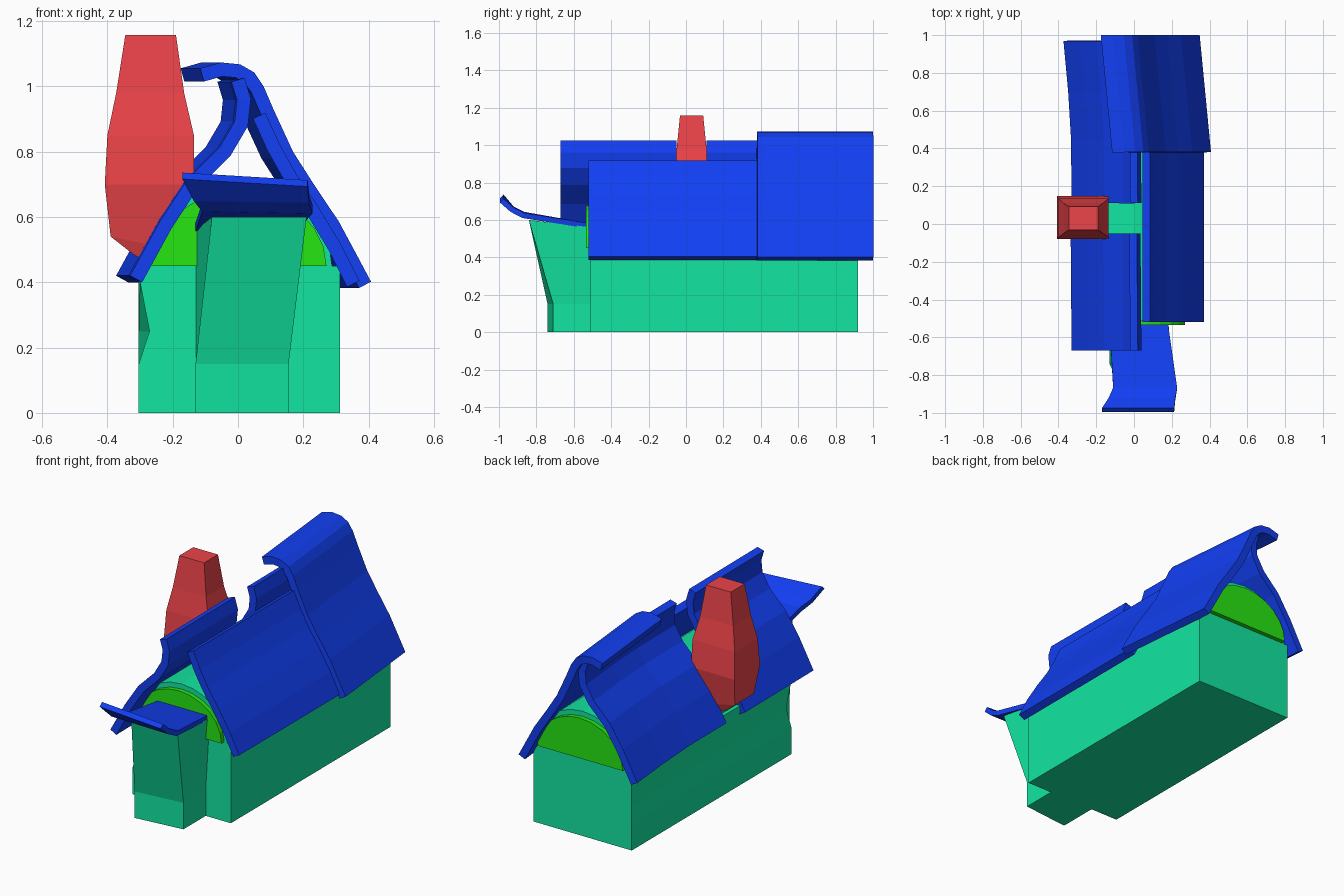
import bpy, math

if "Cube" in bpy.data.objects:
    bpy.data.objects.remove(bpy.data.objects["Cube"])


def material(name, rgb):
    m = bpy.data.materials.new(name)
    m.diffuse_color = (*rgb, 1)
    m.use_nodes = True
    m.node_tree.nodes["Principled BSDF"].inputs["Base Color"].default_value = m.diffuse_color
    return m


BLUE = material("roof_blue", (0.006, 0.05, 0.90))
TEAL = material("wall_teal", (0.006, 0.79, 0.355))
GREEN = material("gable_green", (0.019, 0.79, 0.006))
RED = material("chimney_red", (0.84, 0.057, 0.067))


def make(name, verts, faces, mat):
    me = bpy.data.meshes.new(name)
    me.from_pydata(verts, [], faces)
    me.materials.append(mat)
    ob = bpy.data.objects.new(name, me)
    bpy.context.collection.objects.link(ob)
    return ob


def loft(name, rings, mat):
    """Closed solid through rings of equal length (counter-clockwise seen from the end)."""
    n = len(rings[0])
    verts = [p for r in rings for p in r]
    faces = [list(range(n))[::-1], [len(verts) - n + i for i in range(n)]]
    for k in range(len(rings) - 1):
        a, b = k * n, (k + 1) * n
        faces += [(a + i, a + (i + 1) % n, b + (i + 1) % n, b + i) for i in range(n)]
    return make(name, verts, faces, mat)


def sheet(name, rows, thick, mat):
    """Thick slab on a grid of points."""
    n = len(rows[0])
    verts = [p for r in rows for p in r]
    faces = [(k * n + i, k * n + i + 1, (k + 1) * n + i + 1, (k + 1) * n + i)
             for k in range(len(rows) - 1) for i in range(n - 1)]
    ob = make(name, verts, faces, mat)
    mod = ob.modifiers.new("thickness", 'SOLIDIFY')
    mod.thickness, mod.offset, mod.use_even_offset = thick, 0, True
    return ob


def roof(name, profile, stations):
    """Roof panel: xz profile swept along y with a sideways shift per station."""
    return sheet(name, [[(x + dx, y, z) for x, z in profile] for y, dx in stations], 0.042, BLUE)


def ring(z, x0, x1, y0, y1):
    return [(x0, y0, z), (x1, y0, z), (x1, y1, z), (x0, y1, z)]


# walls, with a dented front left corner
walls = []
for z, dent in ((0, 0), (0.15, 0), (0.25, 0.033), (0.4, 0.004), (0.45, 0)):
    r = ring(z, -0.304, 0.312, -0.51, 0.92)
    r[0] = (-0.304 + dent, -0.51, z)
    walls.append(r)
loft("house_walls", walls, TEAL)


# arched attic and the gable panels at both ends
def arch(name, w, h, y0, y1, mat):
    pts = [(0.003 + w * math.cos(a), 0.45 + h * math.sin(a))
           for a in (math.pi * i / 12 for i in range(13))]
    ob = loft(name, [[(x, y, z) for x, z in pts] for y in (y1, y0)], mat)
    return ob


arch("attic_arch", 0.285, 0.257, -0.51, 0.92, TEAL)
arch("front_gable", 0.268, 0.228, -0.535, -0.5, GREEN)
arch("back_gable", 0.268, 0.228, 0.91, 0.945, GREEN)

# porch leaning forward, with its upturned canopy
porch = [[(-0.13, -0.74, z), (0.155, -0.71, z), (0.155, -0.5, z), (-0.13, -0.5, z)]
         for z in (0, 0.15)]
porch.append([(-0.08, -0.84, 0.6), (0.21, -0.84, 0.6), (0.18, -0.5, 0.56), (-0.13, -0.5, 0.56)])
loft("porch", porch, TEAL)
canopy = [(-0.985, -0.17, 0.213, 0.726, 0.703), (-0.93, -0.135, 0.218, 0.66, 0.655),
          (-0.87, -0.11, 0.228, 0.63, 0.624), (-0.53, -0.13, 0.18, 0.57, 0.57)]
sheet("porch_canopy", [[(x0, y, z0), (x1, y, z1)] for y, x0, x1, z0, z1 in canopy], 0.028, BLUE)

# left roof panels, split by the chimney
left = [(-0.312, 0.41), (-0.222, 0.575), (-0.14, 0.70), (-0.04, 0.80),
        (0.01, 0.885), (0.018, 0.96), (0.0, 1.02)]
roof("left_roof_front", left, [(-0.67, 0), (-0.05, -0.005)])
roof("left_roof_back", left, [(0.11, 0.0), (0.45, -0.003), (0.70, -0.018), (0.97, -0.043)])

# right roof panels, the back one curling over the ridge
right_front = [(0.065, 0.91), (0.108, 0.815), (0.158, 0.725), (0.225, 0.625), (0.295, 0.51), (0.353, 0.395)]
roof("right_roof_front", right_front, [(-0.52, 0), (0.40, 0)])
right_back = [(-0.11, 1.035), (-0.05, 1.052), (0.0, 1.047), (0.035, 1.027), (0.06, 0.99),
              (0.09, 0.92), (0.15, 0.79), (0.217, 0.685), (0.291, 0.575), (0.342, 0.48), (0.389, 0.392)]
roof("right_roof_back", right_back, [(0.38, 0), (1.0, -0.06)])

# chimney, bulging in the middle, with a sloped foot
foot = [[(-0.32, -0.03, 0.485), (-0.22, -0.03, 0.43), (-0.22, 0.10, 0.43), (-0.32, 0.10, 0.485)],
        [(-0.39, -0.05, 0.54), (-0.20, -0.05, 0.50), (-0.20, 0.12, 0.50), (-0.39, 0.12, 0.54)]]
loft("chimney", foot + [ring(0.70, -0.408, -0.135, -0.08, 0.148),
                        ring(0.85, -0.40, -0.135, -0.07, 0.135),
                        ring(0.98, -0.373, -0.165, -0.05, 0.11),
                        ring(1.158, -0.345, -0.19, -0.032, 0.092)], RED)
